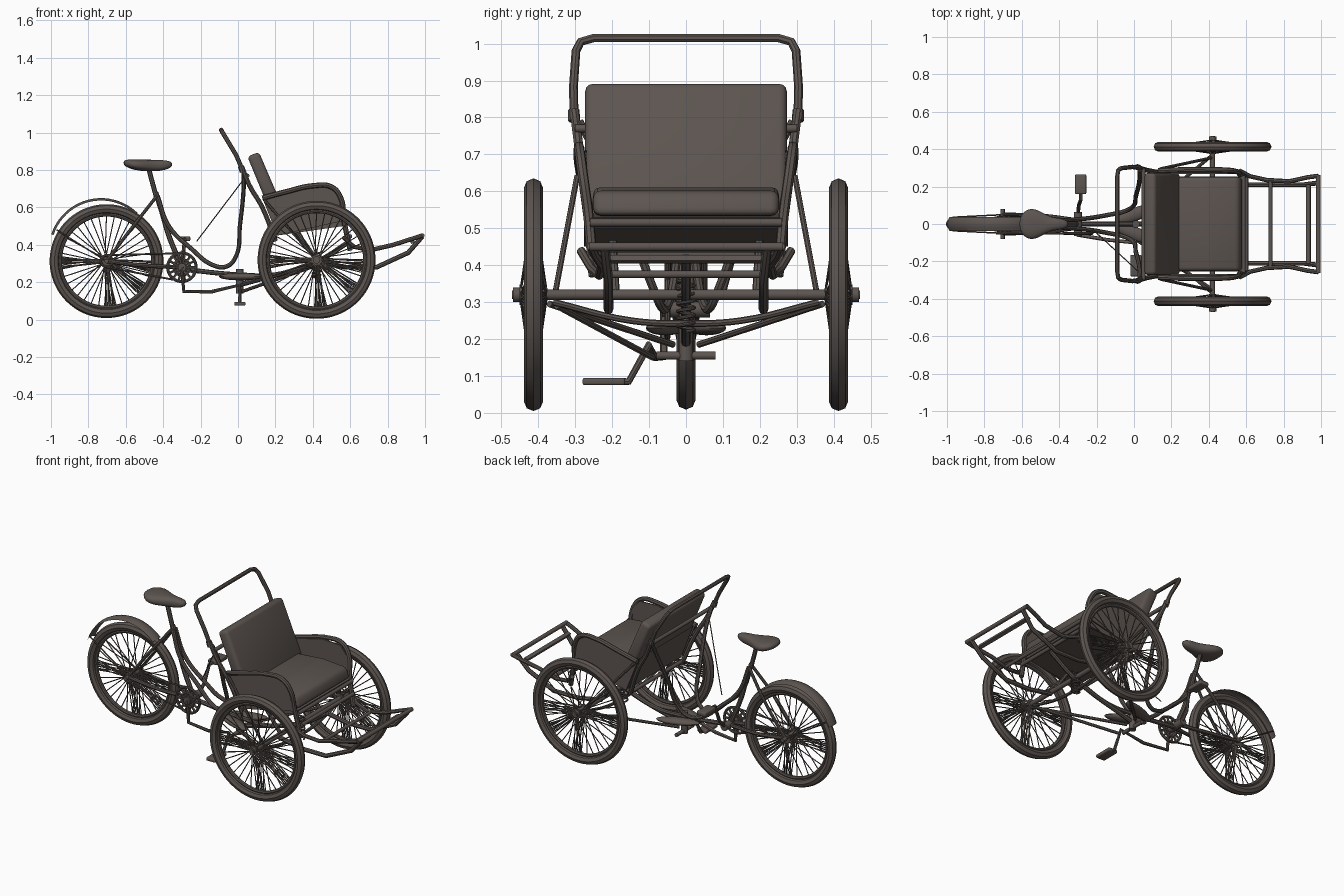
import bpy, bmesh
from math import sin, cos, pi, radians, copysign
from mathutils import Vector, Matrix

if "Cube" in bpy.data.objects:
    bpy.data.objects.remove(bpy.data.objects["Cube"])

mat = bpy.data.materials.new("dark brown metal")
mat.use_nodes = True
COLOUR = (0.108, 0.09, 0.08, 1)
mat.diffuse_color = COLOUR
mat.node_tree.nodes["Principled BSDF"].inputs["Base Color"].default_value = COLOUR


def add(name, mesh):
    ob = bpy.data.objects.new(name, mesh)
    bpy.context.collection.objects.link(ob)
    mesh.materials.clear()
    mesh.materials.append(mat)
    bpy.ops.object.select_all(action='DESELECT')
    ob.select_set(True)
    bpy.context.view_layer.objects.active = ob
    bpy.ops.object.shade_smooth_by_angle(angle=radians(40))


def add_bm(name, bm):
    me = bpy.data.meshes.new(name)
    bm.to_mesh(me)
    bm.free()
    add(name, me)


def tube(name, pts, r, curved=True, cyclic=False):
    """Round tube through the given points."""
    cu = bpy.data.curves.new(name, 'CURVE')
    cu.dimensions = '3D'
    cu.bevel_depth = r
    cu.bevel_resolution = 2
    cu.use_fill_caps = True
    cu.resolution_u = 6
    sp = cu.splines.new('BEZIER' if curved else 'POLY')
    if curved:
        sp.bezier_points.add(len(pts) - 1)
        for bp, p in zip(sp.bezier_points, pts):
            bp.co = p
            bp.handle_left_type = bp.handle_right_type = 'AUTO'
    else:
        sp.points.add(len(pts) - 1)
        for q, p in zip(sp.points, pts):
            q.co = (*p, 1)
    sp.use_cyclic_u = cyclic
    tmp = bpy.data.objects.new(name, cu)
    bpy.context.collection.objects.link(tmp)
    dg = bpy.context.evaluated_depsgraph_get()
    me = bpy.data.meshes.new_from_object(tmp.evaluated_get(dg))
    bpy.data.objects.remove(tmp)
    add(name, me)


def pair(name, pts, r, curved=True):
    """The same tube on the left and the right."""
    for side, s in (("left", 1), ("right", -1)):
        tube(f"{side}_{name}", [(x, s * y, z) for x, y, z in pts], r, curved)


def prism(name, profile, y0, y1, bevel=0.0):
    """Side profile (x, z) extruded across y."""
    bm = bmesh.new()
    f = bm.faces.new([bm.verts.new((x, y0, z)) for x, z in profile])
    out = bmesh.ops.extrude_face_region(bm, geom=[f])
    vs = [v for v in out["geom"] if isinstance(v, bmesh.types.BMVert)]
    bmesh.ops.translate(bm, vec=(0, y1 - y0, 0), verts=vs)
    bmesh.ops.recalc_face_normals(bm, faces=bm.faces)
    if bevel:
        bmesh.ops.bevel(bm, geom=bm.edges[:], offset=bevel, segments=3,
                        profile=0.5, affect='EDGES')
    add_bm(name, bm)


def rod(bm, a, b, r, sides=5):
    a, b = Vector(a), Vector(b)
    d = b - a
    m = Matrix.Translation((a + b) / 2) @ d.to_track_quat('Z', 'Y').to_matrix().to_4x4()
    bmesh.ops.create_cone(bm, cap_ends=True, segments=sides, radius1=r, radius2=r,
                          depth=d.length, matrix=m)


def cylinder(name, a, b, r):
    bm = bmesh.new()
    rod(bm, a, b, r, 16)
    add_bm(name, bm)


def ring(cx, y, cz, r, n=40):
    return [(cx + r * cos(2 * pi * i / n), y, cz + r * sin(2 * pi * i / n)) for i in range(n)]


def wheel(name, x, y, z, r, half_hub):
    tube(name + "_tyre", ring(x, y, z, r - 0.026), 0.026, cyclic=True)
    tube(name + "_rim", ring(x, y, z, r - 0.055), 0.011, cyclic=True)
    cylinder(name + "_hub", (x, y - half_hub, z), (x, y + half_hub, z), 0.018)
    cylinder(name + "_axle", (x, y - half_hub - 0.02, z), (x, y + half_hub + 0.02, z), 0.012)
    bm = bmesh.new()
    # Even spokes, with dense bunches to both sides and below
    angles = [i * 10 for i in range(36)]
    angles += [c + d * 1.5 for c in (182, -8, -38, 275) for d in range(-5, 6)]
    for i, deg in enumerate(angles):
        t = radians(deg)
        h = radians(deg + (25 if i % 4 < 2 else -25))
        s = half_hub * 0.9 * (1 if i % 2 else -1)
        rod(bm, (x + 0.018 * cos(h), y + s, z + 0.018 * sin(h)),
            (x + (r - 0.058) * cos(t), y, z + (r - 0.058) * sin(t)), 0.003)
    for s in (-0.9, 0.9):
        rod(bm, (x, y + s * half_hub - 0.003, z), (x, y + s * half_hub + 0.003, z), 0.028, 16)
    add_bm(name + "_spokes", bm)


# Wheels
RX, RZ = -0.703, 0.313
wheel("rear_wheel", RX, 0, RZ, 0.304, 0.045)
for side, s in (("left", 1), ("right", -1)):
    wheel(side + "_front_wheel", 0.42, s * 0.413, 0.32, 0.315, 0.038)

# Rear mudguard: curved strip with a rounded section, tipped back over the tyre
bm = bmesh.new()
rows = []
for i in range(21):
    t = radians(46 + 116 * i / 20)
    rows.append([bm.verts.new((-0.732 + (0.28 - 9 * w * w) * cos(t), w,
                               0.37 + (0.28 - 9 * w * w) * sin(t)))
                 for w in (-0.038, -0.022, 0, 0.022, 0.038)])
for a, b in zip(rows, rows[1:]):
    for j in range(4):
        bm.faces.new((a[j], a[j + 1], b[j + 1], b[j]))
bmesh.ops.solidify(bm, geom=bm.faces[:], thickness=0.005)
add_bm("rear_mudguard", bm)
pair("mudguard_stay", [(RX, 0.05, RZ), (-0.97, 0.036, 0.48)], 0.004, False)

# Saddle: full wide tail narrowing into a blunt nose
bm = bmesh.new()
bmesh.ops.create_uvsphere(bm, u_segments=28, v_segments=14, radius=1)
for v in bm.verts:
    px, py, pz = (copysign(abs(c) ** 0.8, c) for c in v.co)
    k = (px + 1) / 2
    v.co = (px * 0.13 - 0.482,
            py * (0.055 * (1 + cos(pi * min(1, max(0, k - 0.15) / 0.6))) / 2 + 0.036),
            pz * 0.031 + 0.824 + 0.04 * (k - 0.6) ** 2)
add_bm("saddle", bm)
tube("seat_post", [(-0.48, 0, 0.82), (-0.465, 0, 0.76), (-0.435, 0, 0.65)], 0.013)

# Rear frame
tube("seat_tube", [(-0.44, 0, 0.68), (-0.405, 0, 0.57), (-0.37, 0, 0.45), (-0.30, 0, 0.28)], 0.014)
pair("seat_stay", [(-0.435, 0.015, 0.66), (-0.56, 0.045, 0.5), (RX, 0.05, RZ)], 0.009)
pair("chain_stay", [(RX, 0.05, RZ), (-0.5, 0.045, 0.29), (-0.30, 0.02, 0.28)], 0.011)
pair("frame_loop", [(-0.43, 0.012, 0.66), (-0.37, 0.02, 0.5), (-0.25, 0.03, 0.38),
                    (-0.13, 0.05, 0.29), (-0.06, 0.065, 0.285), (-0.01, 0.09, 0.34),
                    (0.01, 0.15, 0.5), (0.03, 0.24, 0.7), (0.03, 0.29, 0.79)], 0.012)
tube("brake_cable", [(0.03, -0.26, 0.75), (-0.22, -0.03, 0.42)], 0.003, False)
cylinder("rear_axle", (RX, -0.08, RZ), (RX, 0.08, RZ), 0.012)

# Drive: chainring, chain, cranks and pedals
cylinder("bottom_bracket", (-0.30, -0.065, 0.28), (-0.30, 0.065, 0.28), 0.022)
for name, r in (("chainring", 0.076), ("chainring_spider", 0.042)):
    tube(name, ring(-0.30, -0.05, 0.28, r, 24), 0.008, cyclic=True)
bm = bmesh.new()
for i in range(14):
    t = pi * i / 7
    rod(bm, (-0.30, -0.05, 0.28), (-0.30 + 0.075 * cos(t), -0.05, 0.28 + 0.075 * sin(t)), 0.007)
add_bm("chainring_arms", bm)
tube("rear_sprocket", ring(RX, -0.05, RZ, 0.03, 16), 0.007, cyclic=True)
for name, s in (("upper_chain", 1), ("lower_chain", -1)):
    tube(name, [(RX, -0.05, RZ + s * 0.032), (-0.30, -0.05, 0.28 + s * 0.075)], 0.005, False)
tube("left_crank", [(-0.30, 0.05, 0.28), (-0.295, 0.1, 0.33), (-0.285, 0.13, 0.43),
                    (-0.285, 0.17, 0.43)], 0.01, False)
prism("left_pedal", [(-0.315, 0.42), (-0.255, 0.42), (-0.255, 0.445), (-0.315, 0.445)], 0.16, 0.265, 0.006)
tube("right_crank", [(-0.30, -0.06, 0.28), (-0.29, -0.06, 0.15), (-0.14, -0.085, 0.15),
                     (0.01, -0.1, 0.185), (0.01, -0.155, 0.085), (0.01, -0.18, 0.085)], 0.01, False)
prism("right_pedal", [(-0.02, 0.075), (0.04, 0.075), (0.04, 0.095), (-0.02, 0.095)], -0.28, -0.165, 0.006)

# Chassis under the seat
cylinder("front_axle", (0.42, -0.45, 0.32), (0.42, 0.45, 0.32), 0.014)
for side, s in (("left", 1), ("right", -1)):
    cylinder(side + "_axle_nut", (0.42, s * 0.448, 0.32), (0.42, s * 0.468, 0.32), 0.02)
    # Flattened leaf beside the steering head
    bm = bmesh.new()
    bmesh.ops.create_uvsphere(bm, u_segments=20, v_segments=10, radius=1, matrix=(
        Matrix.Translation((0.015, s * 0.055, 0.23)) @ Matrix.Rotation(s * 0.35, 4, 'Z')
        @ Matrix.Diagonal((0.125, 0.035, 0.02, 1))))
    add_bm(side + "_spring_leaf", bm)
cylinder("steering_head", (0.01, 0, 0.14), (0.01, 0, 0.27), 0.02)
cylinder("head_crossbar", (0.01, -0.08, 0.155), (0.01, 0.08, 0.155), 0.011)
tube("main_beam", [(-0.30, 0, 0.27), (0.01, 0, 0.24), (0.2, 0, 0.24), (0.42, 0, 0.31)], 0.013)
tube("centre_strut", [(0.02, 0, 0.19), (0.42, 0, 0.31), (0.6, 0, 0.42)], 0.013)
tube("coil_spring", [(0.42 + 0.022 * cos(pi * i / 4), 0.022 * sin(pi * i / 4), 0.22 + 0.0025 * i)
                     for i in range(57)], 0.005)
pair("axle_brace", [(0.42, 0.37, 0.295), (0.02, 0.035, 0.185)], 0.009, False)
tube("lower_brace", [(0.42, -0.35, 0.29), (0.02, -0.09, 0.15)], 0.009, False)
tube("axle_truss", [(0.42, -0.36, 0.3), (0.42, -0.15, 0.25), (0.42, 0, 0.242),
                    (0.42, 0.15, 0.25), (0.42, 0.36, 0.3)], 0.009)
pair("wheel_stay", [(0.14, 0.295, 0.64), (0.42, 0.355, 0.32)], 0.008, False)
pair("seat_support", [(0.3, 0.2, 0.49), (0.42, 0.19, 0.32)], 0.011, False)

# Passenger seat, the cushion slightly crowned
prism("seat_back", [(0.05, 0.872), (0.112, 0.897), (0.25, 0.575), (0.185, 0.545)], -0.273, 0.273, 0.02)
prism("seat_cushion", [(0.2, 0.53), (0.22, 0.597), (0.4, 0.612), (0.56, 0.6), (0.585, 0.535)],
      -0.252, 0.252, 0.022)
prism("seat_pan", [(0.13, 0.66), (0.21, 0.45), (0.56, 0.5), (0.58, 0.53), (0.2, 0.54)], -0.255, 0.255)
for side, y in (("left", 0.268), ("right", -0.276)):
    prism(side + "_side_panel", [(0.13, 0.65), (0.38, 0.71), (0.5, 0.705), (0.545, 0.65),
                                 (0.57, 0.53), (0.21, 0.45)], y, y + 0.008)
pair("armrest", [(0.13, 0.285, 0.65), (0.26, 0.29, 0.685), (0.4, 0.29, 0.716), (0.5, 0.288, 0.71),
                 (0.55, 0.28, 0.65), (0.565, 0.265, 0.54), (0.6, 0.25, 0.37)], 0.014)
pair("back_rail", [(0.02, 0.303, 0.82), (0.06, 0.29, 0.72), (0.13, 0.275, 0.6), (0.2, 0.25, 0.42)], 0.013)
for name, x, y, z in (("upper_back_bar", 0.05, 0.3, 0.77), ("lower_back_bar", 0.2, 0.25, 0.43),
                      ("front_seat_bar", 0.585, 0.26, 0.515), ("shin_bar", 0.6, 0.25, 0.445)):
    cylinder(name, (x, -y, z), (x, y, z), 0.011)

# Push handle behind the seat
half = [(0.02, 0.303, 0.81), (-0.01, 0.305, 0.88), (-0.07, 0.298, 0.98),
        (-0.085, 0.285, 1.005), (-0.09, 0.25, 1.015)]
tube("push_handle", half + [(x, -y, z) for x, y, z in reversed(half)], 0.012, False)
pair("handle_clamp", [(0.025, 0.303, 0.79), (0.015, 0.304, 0.82)], 0.016, False)

# Footrest
pair("footrest_upper_rail", [(0.565, 0.285, 0.44), (0.62, 0.255, 0.39), (0.71, 0.235, 0.372),
                             (0.83, 0.228, 0.40), (0.93, 0.25, 0.432), (0.985, 0.257, 0.45)], 0.012, False)
pair("footrest_lower_rail", [(0.42, 0.21, 0.31), (0.58, 0.21, 0.28), (0.74, 0.21, 0.28),
                             (0.91, 0.21, 0.358), (0.985, 0.22, 0.445)], 0.013, False)
cylinder("footrest_front_bar", (0.985, -0.262, 0.45), (0.985, 0.262, 0.45), 0.012)
prism("footrest_inner_bar", [(0.925, 0.405), (0.945, 0.412), (0.94, 0.428), (0.92, 0.42)], -0.21, 0.21)
cylinder("footrest_rear_bar", (0.73, -0.225, 0.375), (0.73, 0.225, 0.375), 0.01)
